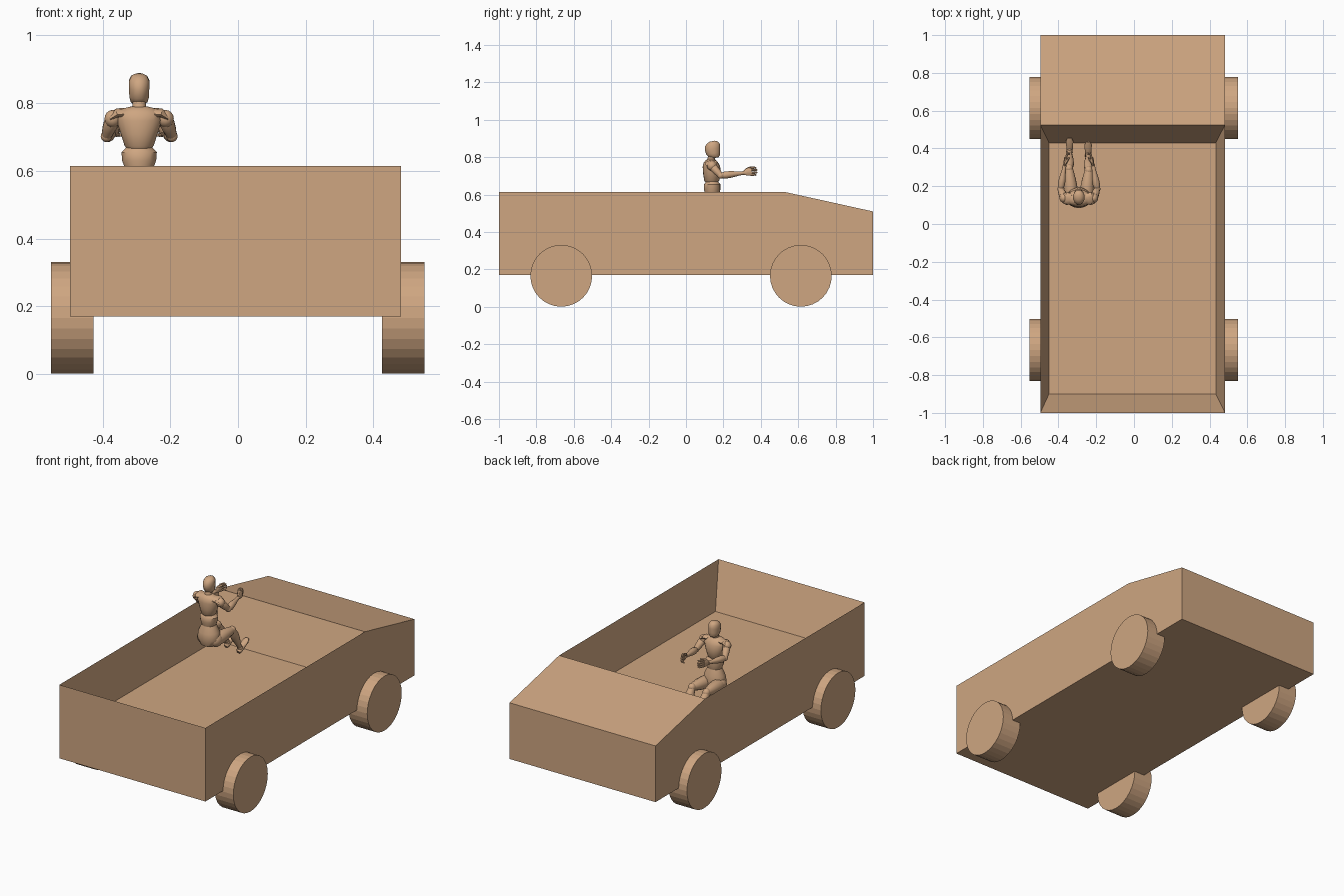
import bpy, bmesh, math
from mathutils import Vector

if "Cube" in bpy.data.objects:
    bpy.data.objects.remove(bpy.data.objects["Cube"])

CX = -0.292  # driver's centre line

brown = bpy.data.materials.new("brown")
brown.diffuse_color = (.62, .38, .22, 1)
brown.use_nodes = True
brown.node_tree.nodes["Principled BSDF"].inputs["Base Color"].default_value = brown.diffuse_color


def add_mesh(name, verts, faces, smooth=False):
    me = bpy.data.meshes.new(name)
    me.from_pydata(verts, [], faces)
    bm = bmesh.new()
    bm.from_mesh(me)
    bmesh.ops.recalc_face_normals(bm, faces=bm.faces)
    bm.to_mesh(me)
    bm.free()
    ob = bpy.data.objects.new(name, me)
    bpy.context.collection.objects.link(ob)
    if smooth:
        bpy.ops.object.select_all(action='DESELECT')
        bpy.context.view_layer.objects.active = ob
        ob.select_set(True)
        bpy.ops.object.shade_smooth_by_angle(angle=math.radians(40))
    return ob


def loft(name, rings, n=14):
    """Skin elliptical rings (x, y, z, half width, half depth); x is from the driver's centre."""
    pts = [Vector((CX + r[0], r[1], r[2])) for r in rings]
    axis = (pts[-1] - pts[0]).normalized()
    u = Vector((1, 0, 0))
    u = (u - axis * u.dot(axis)).normalized()
    v = axis.cross(u)
    verts, faces = [], []
    for p, r in zip(pts, rings):
        for i in range(n):
            a = 2 * math.pi * (i + 0.5) / n
            verts.append(p + u * r[3] * math.cos(a) + v * r[4] * math.sin(a))
    for k in range(len(rings) - 1):
        for i in range(n):
            j = (i + 1) % n
            faces.append((k*n + i, k*n + j, k*n + n + j, k*n + n + i))
    faces += [tuple(range(n)), tuple(range(len(verts) - n, len(verts)))]
    return add_mesh(name, verts, faces, True)


def limb(name, a, b, profile, n=12):
    """Round limb from a to b with (fraction, radius) profile."""
    a, b = Vector(a), Vector(b)
    return loft(name, [(*a.lerp(b, t), r, r) for t, r in profile], n)


def ball(name, c, r):
    bpy.ops.mesh.primitive_uv_sphere_add(segments=14, ring_count=8, radius=1,
                                         location=(CX + c[0], c[1], c[2]))
    ob = bpy.context.object
    ob.name = name
    ob.scale = r
    bpy.ops.object.shade_smooth_by_angle(angle=math.radians(40))


# Open body: wedge-nosed shell with a tapered tub sharing the rim
side = [(-1, .17), (1, .17), (1, .51), (.525, .615), (-1, .615)]
L, R = -.496, .482
verts = [(L, y, z) for y, z in side] + [(R, y, z) for y, z in side]
verts += [(-.45, -.9, .35), (.433, -.9, .35), (.433, .43, .35), (-.45, .43, .35)]
faces = [(0, 1, 2, 3, 4), (5, 6, 7, 8, 9), (0, 1, 6, 5), (1, 2, 7, 6), (2, 3, 8, 7),
         (4, 0, 5, 9), (4, 9, 11, 10), (9, 8, 12, 11), (8, 3, 13, 12), (3, 4, 10, 13),
         (10, 11, 12, 13)]
add_mesh("car_body", verts, faces)

# Wheels
for x in (-.4895, .4885):
    for y in (-.667, .614):
        bpy.ops.mesh.primitive_cylinder_add(vertices=32, radius=.165, depth=.125,
                                            location=(x, y, .166),
                                            rotation=(0, math.pi / 2, 0))
        bpy.context.object.name = "wheel"

# Driver head and neck
loft("driver_head", [(0, .158, .797, .017, .018), (0, .152, .805, .026, .030),
                     (0, .145, .820, .030, .038), (0, .142, .845, .031, .043),
                     (0, .141, .866, .031, .041), (0, .141, .880, .024, .028),
                     (0, .141, .886, .012, .014)], 12)
loft("driver_neck", [(0, .132, .77, .026, .024), (0, .136, .795, .02, .02),
                     (0, .14, .82, .02, .02)])

# Driver torso in three pieces
loft("driver_chest", [(0, .138, .664, .034, .032), (0, .138, .675, .044, .040),
                      (0, .138, .71, .055, .046), (0, .136, .75, .068, .047),
                      (0, .132, .772, .066, .038), (0, .131, .785, .045, .026),
                      (0, .132, .79, .024, .018)], 18)
loft("driver_waist", [(0, .14, .585, .036, .034), (0, .14, .61, .043, .040),
                      (0, .14, .63, .051, .044), (0, .14, .655, .053, .044),
                      (0, .139, .664, .044, .036), (0, .139, .68, .03, .028)], 18)
loft("driver_pelvis", [(0, .15, .472, .026, .026), (0, .145, .487, .052, .047),
                       (0, .14, .525, .068, .056), (0, .14, .565, .062, .051),
                       (0, .14, .605, .042, .038)], 18)

for s in (-1, 1):
    # Arms reaching forward
    shoulder, elbow, wrist = (s*.078, .138, .754), (s*.097, .185, .702), (s*.075, .312, .716)
    ball("shoulder_joint", shoulder, (.025, .026, .026))
    loft("shoulder_pad", [(s*.035, .134, .770, .016, .028), (s*.065, .134, .771, .013, .034),
                          (s*.086, .136, .757, .008, .026)], 10)
    limb("upper_arm", shoulder, elbow, [(0, .018), (.25, .022), (.6, .020), (1, .015)])
    ball("elbow_joint", elbow, (.017, .017, .017))
    limb("forearm", elbow, wrist, [(0, .014), (.2, .020), (.45, .018), (.8, .011), (1, .010)])
    # Hands with curled fingers
    loft("hand_palm", [(s*.075, .308, .716, .008, .010), (s*.072, .325, .721, .010, .021),
                       (s*.068, .35, .724, .010, .022)], 8)
    for i in range(4):
        z = .706 + i * .0125
        tip = .374 + (.006 if i in (1, 2) else 0)
        limb("finger", (s*.069, .345, z), (s*.060, tip, z + .001),
             [(0, .0062), (.6, .006), (1, .004)], 6)
        limb("fingertip", (s*.061, tip - .003, z), (s*.046, tip - .006, z),
             [(0, .0055), (1, .004)], 6)
    limb("thumb", (s*.068, .325, .735), (s*.05, .352, .748), [(0, .008), (.6, .0065), (1, .004)], 6)
    # Bent legs, right foot slightly drawn back
    d = -.02 if s > 0 else 0
    hip, knee = (s*.040, .15, .515), (s*.052, .295 + d/2, .525)
    ankle = (s*.049, .385 + d, .386)
    ball("hip_joint", hip, (.037, .042, .042))
    limb("thigh", hip, knee, [(0, .035), (.25, .038), (.6, .032), (.9, .024), (1, .020)])
    ball("knee_joint", knee, (.022, .023, .023))
    limb("shin", knee, ankle, [(0, .019), (.25, .026), (.5, .023), (.85, .014), (1, .012)])
    # Feet tilted up on the heel
    ball("ankle_joint", ankle, (.015, .016, .016))
    loft("foot", [(s*.049, .370 + d, .364, .010, .010), (s*.049, .380 + d, .370, .017, .016),
                  (s*.049, .410 + d, .388, .018, .015), (s*.049, .437 + d, .405, .021, .011),
                  (s*.049, .455 + d, .417, .012, .006)], 10)

# One brown finish throughout
for ob in bpy.context.scene.objects:
    ob.data.materials.append(brown)
